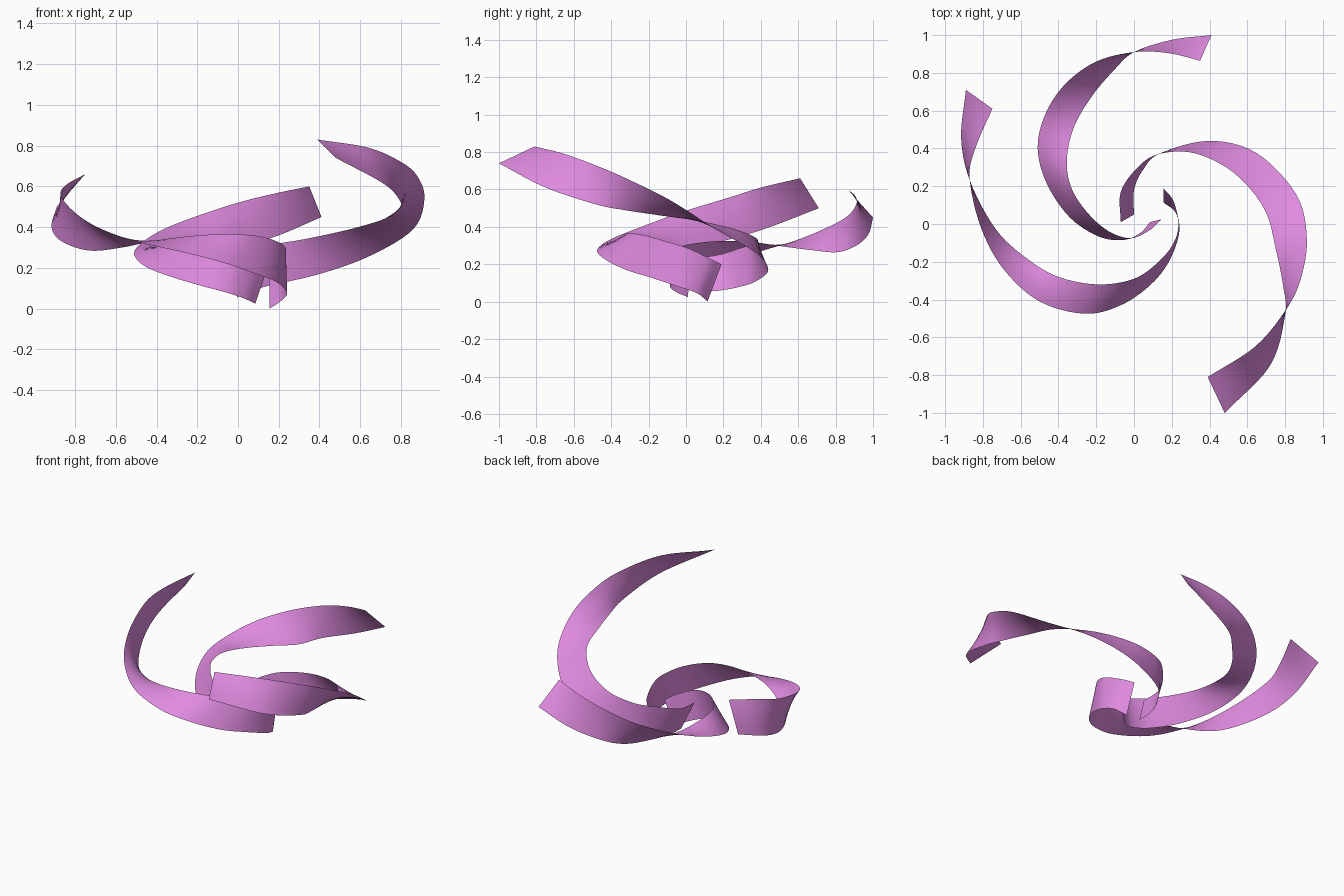
import bpy
import bmesh
from math import radians
from mathutils import Vector

STEPS = 6    # subdivisions between two rungs
ACROSS = 4   # faces across the ribbon

cube = bpy.data.objects.get("Cube")
if cube:
    bpy.data.objects.remove(cube, do_unlink=True)

# Single orchid pink material
pink = bpy.data.materials.new("orchid_pink")
pink.use_nodes = True
colour = (0.75, 0.26, 0.75, 1)
pink.diffuse_color = colour
pink.node_tree.nodes["Principled BSDF"].inputs["Base Color"].default_value = colour


def smooth_path(points):
    """Interpolate the points with a Catmull-Rom spline."""
    pts = [Vector(p) for p in points]
    pts = [2 * pts[0] - pts[1]] + pts + [2 * pts[-1] - pts[-2]]
    path = []
    for a, b, c, d in zip(pts, pts[1:], pts[2:], pts[3:]):
        for i in range(STEPS):
            t = i / STEPS
            path.append(0.5 * (2 * b + (c - a) * t
                               + (2 * a - 5 * b + 4 * c - d) * t ** 2
                               + (3 * b - a - 3 * c + d) * t ** 3))
    path.append(pts[-2])
    return path


def make_ribbon(name, rungs):
    """Sweep a twisted strip between two edges, given as pairs of edge points."""
    first = smooth_path([r[:3] for r in rungs])
    second = smooth_path([r[3:] for r in rungs])
    bm = bmesh.new()
    rows = [[bm.verts.new(p.lerp(q, i / ACROSS)) for i in range(ACROSS + 1)]
            for p, q in zip(first, second)]
    for near, far in zip(rows, rows[1:]):
        for i in range(ACROSS):
            bm.faces.new((near[i], near[i + 1], far[i + 1], far[i]))
    mesh = bpy.data.meshes.new(name)
    bm.to_mesh(mesh)
    bm.free()
    mesh.materials.append(pink)
    ribbon = bpy.data.objects.new(name, mesh)
    bpy.context.collection.objects.link(ribbon)
    bpy.ops.object.select_all(action="DESELECT")
    ribbon.select_set(True)
    bpy.context.view_layer.objects.active = ribbon
    bpy.ops.object.shade_smooth_by_angle(angle=radians(40))


# Tallest ribbon, sweeping round the left side to the front
make_ribbon("left_ribbon", [
    (0, .05, .05, -.07, .01, .23),
    (0, .18, .06, -.07, .17, .25),
    (.05, .29, .08, .02, .30, .29),
    (.14, .375, .11, .13, .37, .31),
    (.40, .44, .17, .32, .375, .34),
    (.65, .375, .26, .53, .27, .385),
    (.86, .155, .39, .69, .08, .43),
    (.915, -.08, .54, .75, -.13, .46),
    (.88, -.30, .65, .79, -.33, .49),
    (.80, -.46, .72, .80, -.48, .52),
    (.64, -.65, .79, .72, -.75, .61),
    (.39, -.81, .83, .48, -1, .74),
])

# Ribbon sweeping round the front to the right side
make_ribbon("front_ribbon", [
    (.155, .115, 0, .155, .19, .20),
    (.22, .06, .045, .21, .12, .235),
    (.24, -.04, .08, .235, 0, .29),
    (.19, -.19, .13, .21, -.10, .32),
    (.09, -.32, .17, .13, -.20, .35),
    (-.07, -.43, .225, 0, -.29, .365),
    (-.26, -.475, .275, -.19, -.32, .36),
    (-.50, -.41, .33, -.40, -.28, .335),
    (-.69, -.24, .40, -.57, -.18, .30),
    (-.81, -.02, .48, -.73, -.03, .285),
    (-.87, .24, .56, -.865, .22, .33),
    (-.84, .40, .61, -.915, .45, .40),
    (-.75, .61, .66, -.89, .71, .50),
])

# Ribbon sweeping round the right side to the back
make_ribbon("back_ribbon", [
    (.085, .01, .025, .145, .025, .20),
    (.03, -.05, .05, .08, -.035, .235),
    (-.06, -.085, .08, -.02, -.075, .27),
    (-.19, -.065, .115, -.14, -.035, .295),
    (-.34, .035, .16, -.255, .07, .315),
    (-.46, .21, .21, -.335, .20, .325),
    (-.51, .40, .27, -.355, .35, .32),
    (-.47, .58, .325, -.315, .52, .295),
    (-.365, .74, .39, -.22, .68, .275),
    (-.20, .86, .455, -.11, .81, .265),
    (0, .91, .52, 0, .91, .30),
    (.18, .905, .565, .20, .975, .36),
    (.35, .865, .60, .41, 1, .45),
])
